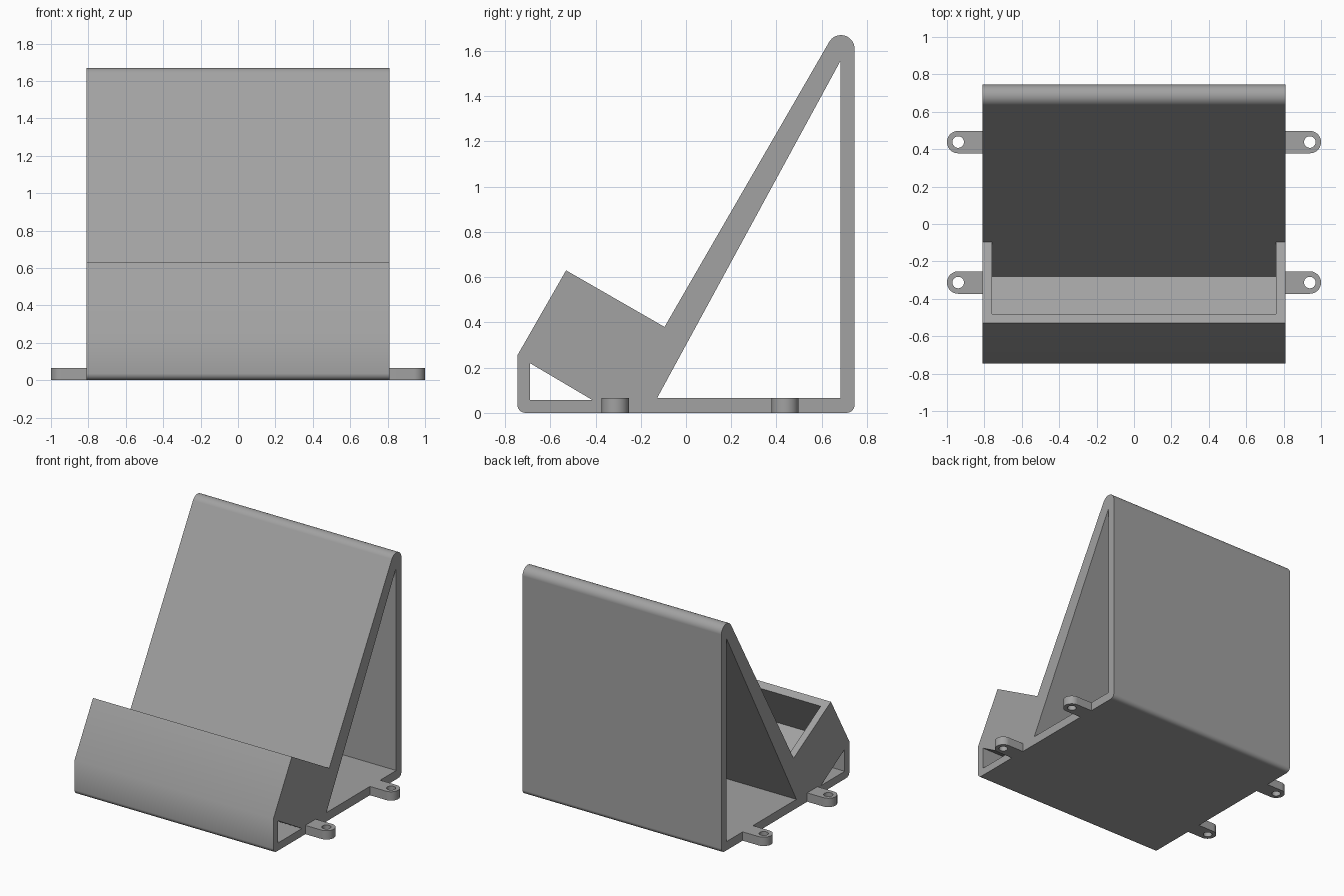
import bpy
import bmesh
from math import cos, sin, radians

cube = bpy.data.objects.get("Cube")
if cube:
    bpy.data.objects.remove(cube, do_unlink=True)

HALF_WIDTH = 0.81
PLATE = 0.065

grey = bpy.data.materials.new("plain grey")
grey.use_nodes = True
colour = (0.36, 0.36, 0.36, 1)
grey.diffuse_color = colour
grey.node_tree.nodes["Principled BSDF"].inputs["Base Color"].default_value = colour


def arc(cx, cy, radius, start, end, steps):
    """Points along a circular arc, angles in degrees."""
    angles = [radians(start + (end - start) * i / steps) for i in range(steps + 1)]
    return [(cx + radius * cos(a), cy + radius * sin(a)) for a in angles]


def prism(name, outline, low, high, axis):
    """Extrude a closed outline along x (outline in y, z) or z (outline in x, y)."""
    place = (lambda p, d: (d, *p)) if axis == "x" else (lambda p, d: (*p, d))
    shift = (high - low, 0, 0) if axis == "x" else (0, 0, high - low)
    bm = bmesh.new()
    face = bm.faces.new([bm.verts.new(place(p, low)) for p in outline])
    new = bmesh.ops.extrude_face_region(bm, geom=[face])["geom"]
    bmesh.ops.translate(bm, vec=shift,
                        verts=[v for v in new if isinstance(v, bmesh.types.BMVert)])
    bmesh.ops.recalc_face_normals(bm, faces=bm.faces)
    mesh = bpy.data.meshes.new(name)
    bm.to_mesh(mesh)
    bm.free()
    mesh.materials.append(grey)
    obj = bpy.data.objects.new(name, mesh)
    bpy.context.collection.objects.link(obj)
    return obj


def activate(obj):
    bpy.ops.object.select_all(action="DESELECT")
    obj.select_set(True)
    bpy.context.view_layer.objects.active = obj


def cut(obj, cutter):
    """Subtract the cutter and throw it away."""
    activate(obj)
    mod = obj.modifiers.new("cut", "BOOLEAN")
    mod.operation = "DIFFERENCE"
    mod.solver = "EXACT"
    mod.object = cutter
    bpy.ops.object.modifier_apply(modifier=mod.name)
    bpy.data.objects.remove(cutter, do_unlink=True)


def finish(obj):
    """Smooth the rounded edges while keeping flat faces flat."""
    activate(obj)
    bpy.ops.object.shade_smooth_by_angle(angle=radians(30))
    mod = obj.modifiers.new("flat faces", "WEIGHTED_NORMAL")
    mod.keep_sharp = True


# Stand body: side outline with rounded top and bottom edges
body_outline = (
    arc(-0.71, 0.035, 0.035, 270, 180, 6)
    + [(-0.745, 0.255), (-0.53, 0.63), (-0.095, 0.38)]
    + arc(0.685, 1.61, 0.06, 150, 0, 16)
    + arc(0.71, 0.035, 0.035, 0, -90, 6)
)
body = prism("stand_body", body_outline, -HALF_WIDTH, HALF_WIDTH, "x")

# Triangular openings through the full width
back_opening = [(-0.128, PLATE), (0.684, PLATE), (0.684, 1.558)]
front_opening = [(-0.69, 0.057), (-0.414, 0.057), (-0.69, 0.22)]
for outline in (back_opening, front_opening):
    cut(body, prism("opening_cutter", outline, -1, 1, "x"))

# Tilted pocket behind the front lip, closed by side walls
pocket = [(-0.28, 0.06), (-0.666, 0.283), (-0.432, 0.689), (-0.095, 0.38)]
cut(body, prism("pocket_cutter", pocket, -0.76, 0.76, "x"))
finish(body)

# Four screw lugs with rounded ends and holes
for side, side_name in ((1, "left"), (-1, "right")):
    for y, end_name in ((-0.313, "front"), (0.438, "back")):
        outline = [(HALF_WIDTH, y - 0.06)]
        outline += arc(0.94, y, 0.06, -90, 90, 20)
        outline += [(HALF_WIDTH, y + 0.06)]
        hole = arc(0.94, y, 0.031, 0, 345, 23)
        lug = prism(f"{end_name}_{side_name}_lug",
                    [(side * px, py) for px, py in outline], 0, PLATE, "z")
        cut(lug, prism("hole_cutter", [(side * px, py) for px, py in hole], -0.1, 0.2, "z"))
        finish(lug)
